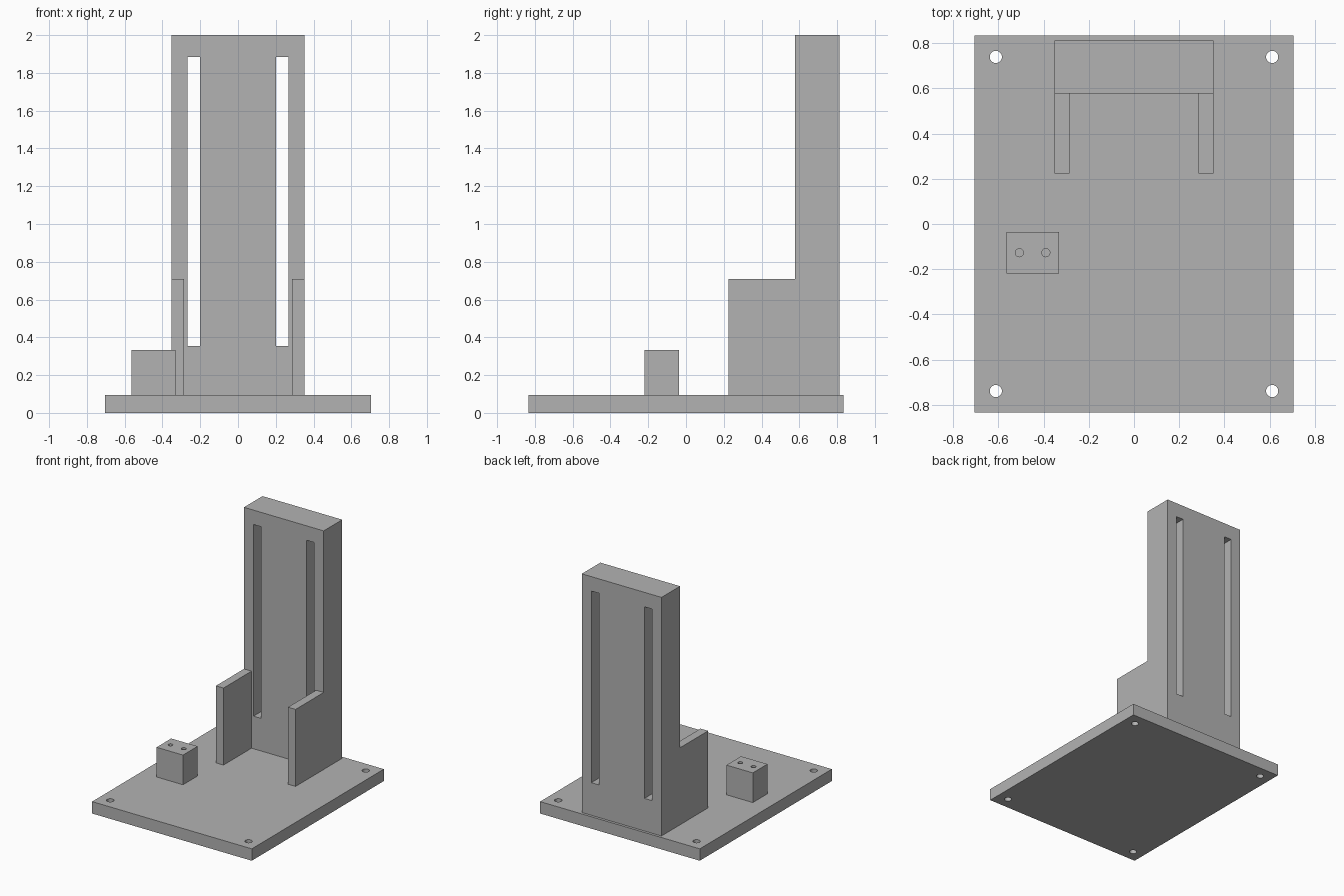
import bpy

cube = bpy.data.objects.get("Cube")
if cube:
    bpy.data.objects.remove(cube, do_unlink=True)

grey = bpy.data.materials.new("plain grey")
grey.use_nodes = True
color = (0.45, 0.45, 0.45, 1)
grey.diffuse_color = color
grey.node_tree.nodes["Principled BSDF"].inputs["Base Color"].default_value = color


def box(name, x, y, z):
    """Box from (min, max) ranges on each axis."""
    bpy.ops.mesh.primitive_cube_add(size=1)
    ob = bpy.context.object
    ob.name = name
    ob.location = [(a + b) / 2 for a, b in (x, y, z)]
    ob.scale = [b - a for a, b in (x, y, z)]
    bpy.ops.object.transform_apply(location=True, rotation=False, scale=True)
    ob.data.materials.append(grey)
    return ob


def drill(x, y, z, radius):
    """Vertical round cutter over the z range."""
    bpy.ops.mesh.primitive_cylinder_add(vertices=32, radius=radius, depth=z[1] - z[0],
                                        location=(x, y, sum(z) / 2))
    cutter = bpy.context.object
    cutter.data.materials.append(grey)
    return cutter


def cut(target, cutters):
    """Subtract each cutter from the target, then discard it."""
    for cutter in cutters:
        cutter.hide_render = True
        mod = target.modifiers.new("cut", "BOOLEAN")
        mod.operation = "DIFFERENCE"
        mod.solver = "EXACT"
        mod.object = cutter
        bpy.context.view_layer.objects.active = target
        bpy.ops.object.modifier_apply(modifier=mod.name)
        bpy.data.objects.remove(cutter, do_unlink=True)
    bpy.ops.object.select_all(action="DESELECT")
    target.select_set(True)
    bpy.ops.object.shade_smooth_by_angle()


BASE_TOP = 0.095

# Base plate with four corner bolt holes
base = box("base_plate", (-0.705, 0.705), (-0.833, 0.833), (0, BASE_TOP))
cut(base, [drill(sx * 0.611, sy * 0.739, (-0.1, 0.2), 0.027)
           for sx in (-1, 1) for sy in (-1, 1)])

# Upright column with two tall slots running front to back
column = box("column", (-0.352, 0.352), (0.578, 0.812), (BASE_TOP, 2))
cut(column, [box("slot_cutter", sorted((s * 0.202, s * 0.268)), (0.4, 1), (0.355, 1.885))
             for s in (-1, 1)])

# Side support walls in front of the column
for side, s in (("left", 1), ("right", -1)):
    box(side + "_support_wall", sorted((s * 0.285, s * 0.352)), (0.224, 0.578), (BASE_TOP, 0.71))

# Small block with two blind holes in its top
block = box("small_block", (-0.565, -0.332), (-0.22, -0.036), (BASE_TOP, 0.332))
cut(block, [drill(x, -0.127, (0.2, 0.4), 0.018) for x in (-0.507, -0.39)])
